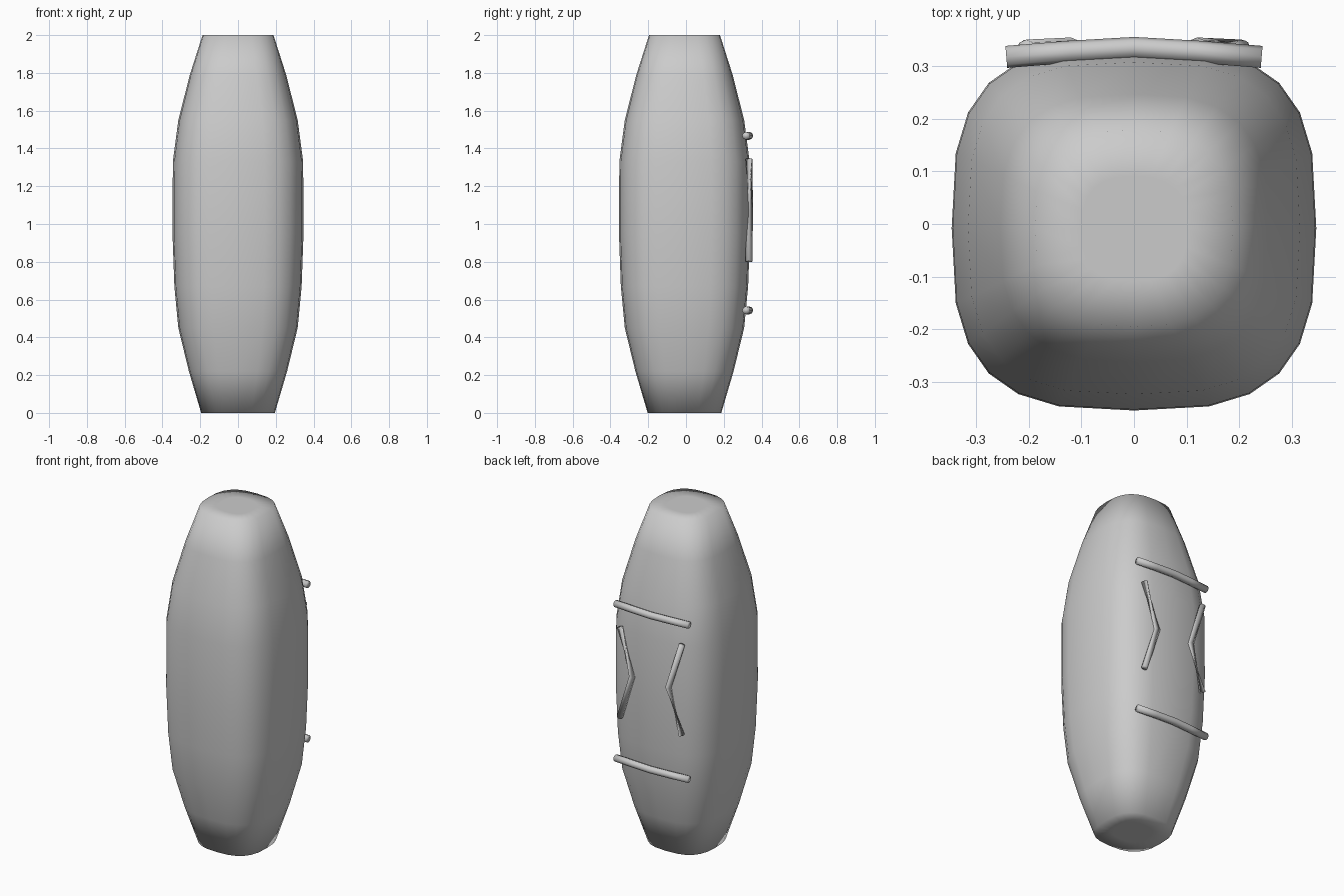
import bpy, bmesh
from math import cos, sin, pi, radians
from mathutils import Vector

if "Cube" in bpy.data.objects:
    bpy.data.objects.remove(bpy.data.objects["Cube"])


def skin(name, rings):
    """Loft closed rings of points into a capped smooth mesh."""
    bm = bmesh.new()
    vr = [[bm.verts.new(p) for p in ring] for ring in rings]
    n = len(vr[0])
    for a, b in zip(vr, vr[1:]):
        for i in range(n):
            j = (i + 1) % n
            bm.faces.new((a[i], a[j], b[j], b[i]))
    bm.faces.new(vr[0][::-1])
    bm.faces.new(vr[-1])
    bmesh.ops.recalc_face_normals(bm, faces=bm.faces[:])
    me = bpy.data.meshes.new(name)
    bm.to_mesh(me)
    bm.free()
    for p in me.polygons:
        p.use_smooth = True
    ob = bpy.data.objects.new(name, me)
    bpy.context.collection.objects.link(ob)
    return ob


def rounded_square(half, z, power, sides=24):
    pts = []
    for i in range(sides):
        t = 2 * pi * i / sides
        c, s = cos(t), sin(t)
        x = half * abs(c) ** (2 / power) * (1 if c > 0 else -1)
        y = half * abs(s) ** (2 / power) * (1 if s > 0 else -1)
        pts.append((x, y - 0.008, z))
    return pts


def tube(name, path, radius, twists=None, sides=8):
    """Tube along a path; twists (degrees) turn each ring about the path."""
    path = [Vector(p) for p in path]
    rings = []
    for k, p in enumerate(path):
        d = (path[min(k + 1, len(path) - 1)] - path[max(k - 1, 0)]).normalized()
        u = Vector((0, 1, 0)) - d * d.y
        u.normalize()
        v = d.cross(u)
        w = radians(twists[k]) if twists else 0
        rings.append([p + radius * (u * cos(w + 2 * pi * i / sides) + v * sin(w + 2 * pi * i / sides))
                      for i in range(sides)])
    return skin(name, rings)


# Barrel-shaped body with flat ends
profile = [(0.10, 0, 2.6), (0.195, 0, 2.7), (0.26, 0.22, 2.9), (0.316, 0.45, 3.05), (0.337, 0.67, 3.05),
           (0.347, 0.95, 3.05), (0.345, 1.33, 3.05), (0.316, 1.55, 3.05), (0.255, 1.79, 2.9),
           (0.188, 2, 2.7), (0.10, 2, 2.6)]
skin("body", [rounded_square(*p) for p in profile])

# Gently bowed horizontal bars on the back
for name, z in (("upper_bar", 1.467), ("lower_bar", 0.543)):
    tube(name, [(-0.243, 0.318, z), (-0.12, 0.328, z), (0, 0.335, z), (0.12, 0.328, z), (0.243, 0.318, z)], 0.021)

# Inward-pointing chevrons, each with one twisted arm
for name, s, twists in (("right_chevron", 1, (0, 0, 150)), ("left_chevron", -1, (150, 0, 0))):
    tube(name, [(s * 0.205, 0.333, 0.803), (s * 0.12, 0.337, 1.07), (s * 0.205, 0.333, 1.343)], 0.018, twists)
